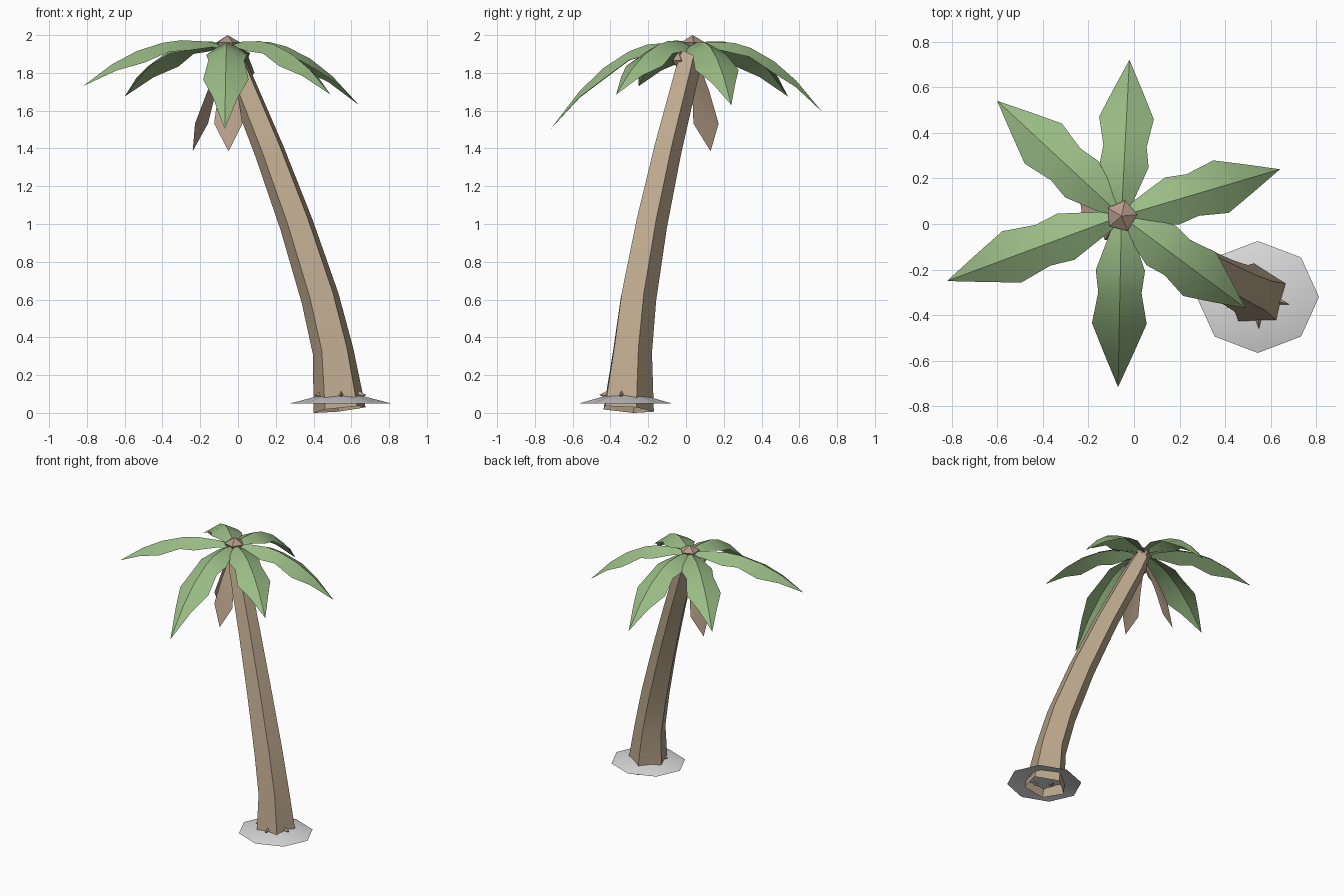
import bpy
import bmesh
from math import sin, cos, radians
from mathutils import Vector

cube = bpy.data.objects.get("Cube")
if cube:
    bpy.data.objects.remove(cube, do_unlink=True)


def material(name, rgb):
    mat = bpy.data.materials.new(name)
    mat.use_nodes = True
    color = (*rgb, 1)
    mat.diffuse_color = color
    mat.node_tree.nodes["Principled BSDF"].inputs["Base Color"].default_value = color
    return mat


GREEN = material("leaf green", (0.32, 0.50, 0.235))
BARK = material("bark tan", (0.50, 0.39, 0.265))
HUSK = material("husk brown", (0.45, 0.32, 0.24))
DRY = material("dry leaf brown", (0.47, 0.35, 0.25))
SAND = material("pale ground", (0.70, 0.70, 0.70))


def finish(name, bm, mat, recalc=True):
    if recalc:
        bmesh.ops.recalc_face_normals(bm, faces=bm.faces)
    mesh = bpy.data.meshes.new(name)
    bm.to_mesh(mesh)
    bm.free()
    mesh.materials.append(mat)
    for p in mesh.polygons:
        p.use_smooth = True
    mesh.set_sharp_from_angle(angle=radians(30))
    obj = bpy.data.objects.new(name, mesh)
    bpy.context.collection.objects.link(obj)
    return obj


def bridge(bm, rows, closed):
    for a, b in zip(rows, rows[1:]):
        n = len(a)
        for i in range(n if closed else n - 1):
            j = (i + 1) % n
            bm.faces.new((a[i], a[j], b[j], b[i]))


def ring(bm, center, radius, sides, start, slope=(0, 0), squash=1):
    verts = []
    for i in range(sides):
        a = radians(start + 360 * i / sides)
        dx, dy = radius * cos(a), radius * squash * sin(a)
        dz = -(slope[0] * dx + slope[1] * dy)
        verts.append(bm.verts.new(center + Vector((dx, dy, dz))))
    return verts


def fan(bm, verts, tip):
    apex = bm.verts.new(tip)
    for i, v in enumerate(verts):
        bm.faces.new((v, verts[(i + 1) % len(verts)], apex))


# Leaning five-sided trunk, open at the bottom
path = [(0.54, -0.315, 0.018, 0.145), (0.505, -0.292, 0.33, 0.112),
        (0.437, -0.26, 0.61, 0.102), (0.312, -0.19, 1.0, 0.089),
        (0.168, -0.104, 1.39, 0.078), (0.005, -0.003, 1.79, 0.068),
        (-0.045, 0.03, 1.92, 0.055)]
points = [Vector(p[:3]) for p in path]
bm = bmesh.new()
rows = []
for i, p in enumerate(points):
    t = points[min(i + 1, len(points) - 1)] - points[max(i - 1, 0)]
    rows.append(ring(bm, p, path[i][3], 5, 21, (t.x / t.z, t.y / t.z)))
bridge(bm, rows, True)
bm.faces.new(rows[-1])
finish("trunk", bm, BARK)

# Shallow ground mound
bm = bmesh.new()
base = Vector((0.543, -0.32, 0.05))
fan(bm, ring(bm, base, 0.268, 8, 0, squash=0.915), base + Vector((0, 0, 0.07)))
finish("ground_mound", bm, SAND)

# Small thorn-like roots around the trunk foot
for n, deg in enumerate((201, 273, 345)):
    bm = bmesh.new()
    out = Vector((cos(radians(deg)), sin(radians(deg)), 0))
    side = Vector((-out.y, out.x, 0))
    foot = Vector((0.54, -0.315, 0.095)) + out * 0.085
    corners = [foot + side * 0.018, foot + Vector((0, 0, 0.03)),
               foot - side * 0.018, foot - Vector((0, 0, 0.03))]
    fan(bm, [bm.verts.new(c) for c in corners], foot + out * 0.06)
    finish(f"root_spike_{n + 1}", bm, BARK)

# Crown bud: a faceted cap tapering downwards
CROWN = Vector((-0.055, 0.035, 1.94))
bm = bmesh.new()
top = ring(bm, CROWN + Vector((0, 0, 0.02)), 0.07, 5, 5)
low = ring(bm, CROWN - Vector((0, 0, 0.05)), 0.03, 5, 5)
bridge(bm, [low, top], True)
fan(bm, top, CROWN + Vector((0, 0, 0.06)))
bm.faces.new(low)
finish("crown_bud", bm, HUSK)

# Nuts tucked under the leaves
for n, c in enumerate(((0.0, -0.04, 1.865), (-0.105, -0.035, 1.87))):
    bm = bmesh.new()
    c = Vector(c)
    mid = ring(bm, c, 0.042, 5, 21)
    fan(bm, mid, c + Vector((0, 0, 0.045)))
    fan(bm, mid, c - Vector((0, 0, 0.045)))
    finish(f"nut_{n + 1}", bm, HUSK)


def leaf(name, root, tip, arch, outline, droop, mat):
    """Folded sheet along an arched midrib; outline lists (position, half width)."""
    bm = bmesh.new()
    tip = Vector(tip)
    flat = Vector((tip.x - root.x, tip.y - root.y, 0))
    side = Vector((-flat.y, flat.x, 0)).normalized()
    rows = []
    for t, w in outline:
        mid = root + flat * t
        mid.z += arch * t + (tip.z - root.z - arch) * t * t
        # fold the two halves down, away from the midrib
        fall = flat.normalized() * -0.02 + Vector((0, 0, -1))
        rows.append([bm.verts.new(mid + side * s * w + fall * abs(s) * w * droop)
                     for s in (1, 0, -1)])
    bridge(bm, rows, False)
    end = bm.verts.new(tip)
    a, m, b = rows[-1]
    bm.faces.new((a, m, end))
    bm.faces.new((m, b, end))
    for f in bm.faces:
        f.normal_update()
    up = sum(f.normal.z for f in bm.faces)
    if up < 0:
        bmesh.ops.reverse_faces(bm, faces=bm.faces)
    finish(name, bm, mat, False)


# Six green fronds
frond = [(0.03, 0.03), (0.14, 0.06), (0.32, 0.108), (0.45, 0.095),
         (0.63, 0.12), (0.8, 0.066)]
tips = [(-0.02, 0.72, 1.595), (-0.6, 0.54, 1.675), (-0.82, -0.25, 1.73),
        (-0.07, -0.715, 1.505), (0.49, -0.37, 1.685), (0.64, 0.24, 1.63)]
for n, tip in enumerate(tips):
    leaf(f"frond_{n + 1}", CROWN, tip, 0.25, frond, 0.5, GREEN)

# Two dry fronds hanging beside the trunk
dry = [(0.05, 0.02), (0.45, 0.05), (0.75, 0.075)]
for n, tip in enumerate(((-0.24, 0.13, 1.385), (-0.05, -0.15, 1.385))):
    leaf(f"dry_frond_{n + 1}", CROWN - Vector((0, 0, 0.04)), tip, -0.3, dry, 0.3, DRY)
